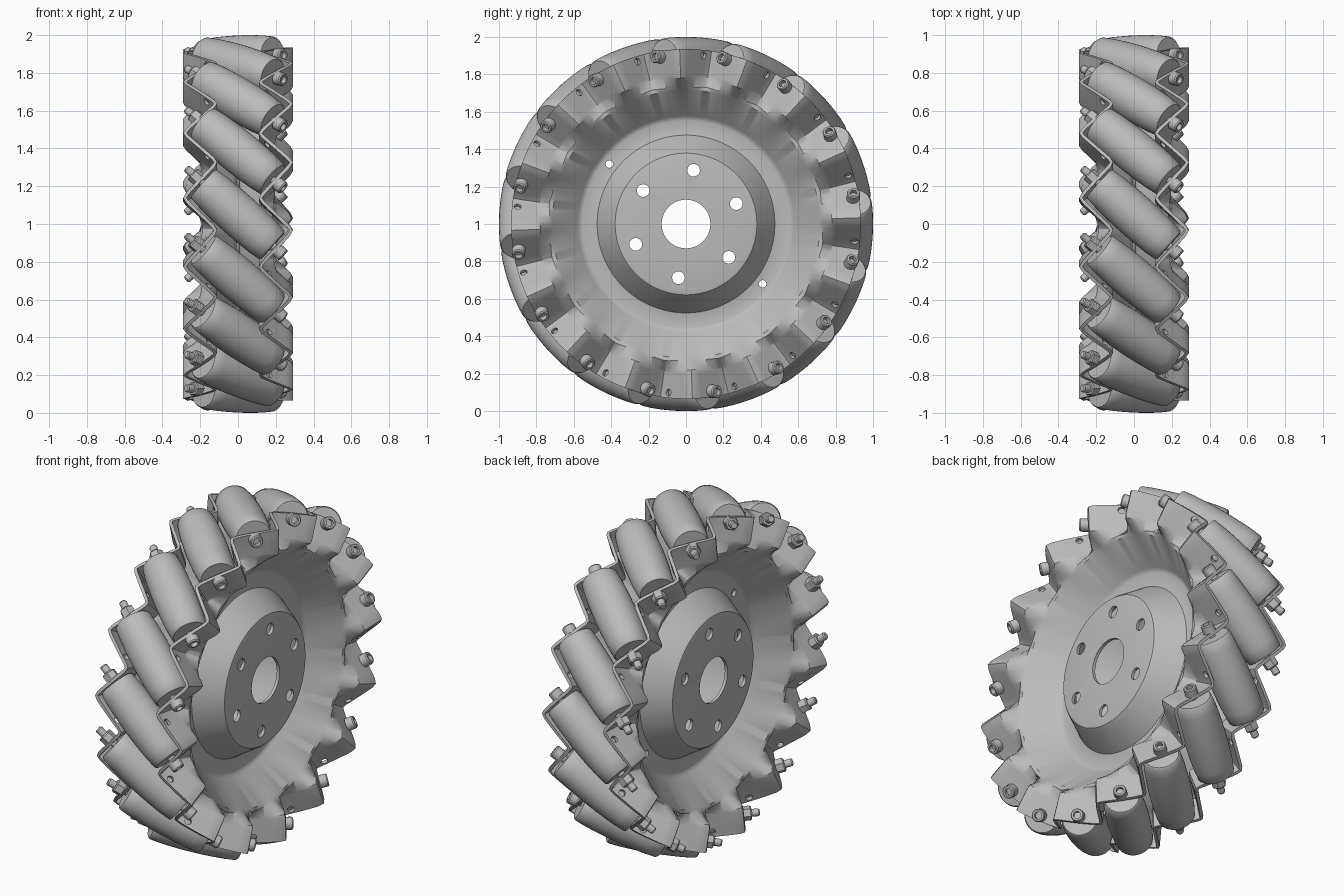
import bpy, bmesh
from math import sin, cos, pi, radians
from mathutils import Matrix, Vector

if "Cube" in bpy.data.objects:
    bpy.data.objects.remove(bpy.data.objects["Cube"])

N = 16                      # rollers around the wheel
STEP = 2 * pi / N
TILT = radians(42)          # roller axis tilt
PHASE = radians(-3.2)       # angle of the first roller
ROLLER_R = 0.885            # distance of roller axis from wheel axis
CENTRE = Vector((0, 0, 1))

grey = bpy.data.materials.new("metal_grey")
grey.use_nodes = True
grey.diffuse_color = (0.5, 0.5, 0.5, 1)
grey.node_tree.nodes["Principled BSDF"].inputs["Base Color"].default_value = (0.5, 0.5, 0.5, 1)


def radial(a):
    return Vector((0, cos(a), sin(a)))


def mesh_from(name, bm):
    bmesh.ops.recalc_face_normals(bm, faces=bm.faces)
    me = bpy.data.meshes.new(name)
    bm.to_mesh(me)
    bm.free()
    me.materials.append(grey)
    return me


def add(name, me, matrix=None):
    ob = bpy.data.objects.new(name, me)
    bpy.context.collection.objects.link(ob)
    if matrix:
        ob.matrix_world = matrix
    return ob


def smooth(ob, angle):
    bpy.ops.object.select_all(action='DESELECT')
    ob.select_set(True)
    bpy.context.view_layer.objects.active = ob
    bpy.ops.object.shade_smooth_by_angle(angle=radians(angle))


def lathe(name, profile, segs):
    """Closed solid turned about local x from (position, radius) pairs."""
    bm = bmesh.new()
    rings = [[bm.verts.new((s, r * cos(2 * pi * i / segs), r * sin(2 * pi * i / segs)))
              for i in range(segs)] for s, r in profile]
    for a, b in zip(rings, rings[1:]):
        for i in range(segs):
            j = (i + 1) % segs
            bm.faces.new((a[i], a[j], b[j], b[i]))
    bm.faces.new(rings[0])
    bm.faces.new(rings[-1])
    return mesh_from(name, bm)


def roller_frame(k):
    """Local x along the roller axis, local z pointing outward."""
    a = PHASE + k * STEP
    z = radial(a)
    x = Vector((cos(TILT), 0, 0)) + sin(TILT) * radial(a + pi / 2)
    m = Matrix((x, z.cross(x), z)).transposed().to_4x4()
    m.translation = CENTRE + ROLLER_R * z
    return m


# Rollers, screws and nuts
HALF = 0.248
barrel = [(-HALF, 0.094), (-HALF + 0.008, 0.101)]
barrel += [(s, 0.115 - 0.013 * (s / HALF) ** 2) for s in (-0.18, -0.12, -0.06, 0, 0.06, 0.12, 0.18)]
barrel += [(HALF - 0.008, 0.101), (HALF, 0.094)]
roller_mesh = lathe("roller", barrel, 40)
screw_mesh = lathe("screw", [(-0.37, 0.016), (-0.363, 0.021), (0.277, 0.021), (0.277, 0.036),
                             (0.318, 0.036), (0.325, 0.031), (0.325, 0.02), (0.3, 0.02)], 18)
nut_mesh = lathe("nut", [(-0.325, 0.034), (-0.318, 0.04), (-0.283, 0.04), (-0.275, 0.04)], 6)
for k in range(N):
    for name, me in (("roller", roller_mesh), ("screw", screw_mesh), ("nut", nut_mesh)):
        ob = add(f"{name}_{k + 1}", me, roller_frame(k))
        if k == 0 and name != "nut":
            smooth(ob, 35)

# Side plate: radius, axial position and strength of the zigzag
ROWS = [(0.13, 0.172, 0), (0.36, 0.172, 0), (0.374, 0.169, 0), (0.384, 0.157, 0),
        (0.462, 0.032, 0), (0.47, 0.022, 0), (0.482, 0.018, 0), (0.555, 0.018, 0),
        (0.57, 0.022, 0), (0.585, 0.034, 0), (0.72, 0.18, 0), (0.735, 0.19, 0.12),
        (0.785, 0.2, 0.93), (0.8, 0.2, 1), (0.935, 0.2, 1)]
# Zigzag across one tooth: degrees from the screw, height
ZIG = [(-8.6, 0.5), (-7.2, 0.76), (-6, 0.9), (-4.7, 0.77), (-3.4, 0.57), (0, 0), (3.4, -0.57),
       (4.7, -0.77), (6, -0.9), (7.2, -0.76), (8.6, -0.5), (11.25, 0)]
SCREW_ANGLE = PHASE + radians(11.3)
DEPTH = 0.09


def plate_mesh():
    bm = bmesh.new()
    rings = []
    for r, x, amp in ROWS:
        ring = []
        for k in range(N):
            for u, v in ZIG:
                p = CENTRE + r * radial(SCREW_ANGLE + k * STEP + radians(u))
                p.x = x + amp * DEPTH * v
                ring.append(bm.verts.new(p))
        rings.append(ring)
    n = len(rings[0])
    for a, b in zip(rings, rings[1:]):
        for i in range(n):
            bm.faces.new((a[i], a[(i + 1) % n], b[(i + 1) % n], b[i]))
    return mesh_from("plate", bm)


def pin(bm, radius, length, matrix):
    bmesh.ops.create_cone(bm, cap_ends=True, segments=20, radius1=radius, radius2=radius,
                          depth=length, matrix=matrix)


def cutter_mesh(turn):
    """Pins for the hole in each tooth and for the hub holes."""
    bm = bmesh.new()
    for k in range(N):
        normal = roller_frame(k).col[1].to_3d()
        p = CENTRE + 0.905 * radial(radians(-5.5) + k * STEP)
        p.x = 0.16
        pin(bm, 0.019, 0.08, Matrix.Translation(p) @ normal.to_track_quat('Z', 'Y').to_matrix().to_4x4())
    bm.transform(turn)
    hub = [(0.29, radians(82 + 60 * i), 0.034) for i in range(6)]
    hub += [(0.52, radians(142 + 180 * i), 0.02) for i in range(2)]
    for r, a, size in hub:
        pin(bm, size, 0.8, Matrix.Translation(CENTRE + r * radial(a)) @ Matrix.Rotation(pi / 2, 4, 'Y'))
    return mesh_from("cutter", bm)


def cut(plate, me):
    cutter = add("hole_cutter", me)
    cutter.hide_render = True
    mod = plate.modifiers.new("holes", 'BOOLEAN')
    mod.object = cutter
    mod.solver = 'EXACT'
    bpy.ops.object.select_all(action='DESELECT')
    plate.select_set(True)
    bpy.context.view_layer.objects.active = plate
    for m in list(plate.modifiers):
        bpy.ops.object.modifier_apply(modifier=m.name)
    bpy.data.objects.remove(cutter)


# The far plate is the near one turned half way round a roller's outward axis
flip = Matrix.Translation(CENTRE) @ Matrix.Rotation(pi, 4, radial(PHASE)) @ Matrix.Translation(-CENTRE)
for name, turn in (("left_plate", Matrix.Identity(4)), ("right_plate", flip)):
    me = plate_mesh()
    me.transform(turn)
    plate = add(name, me)
    solid = plate.modifiers.new("thickness", 'SOLIDIFY')
    solid.thickness = 0.018
    solid.offset = 0
    cut(plate, cutter_mesh(turn))
    smooth(plate, 28)
